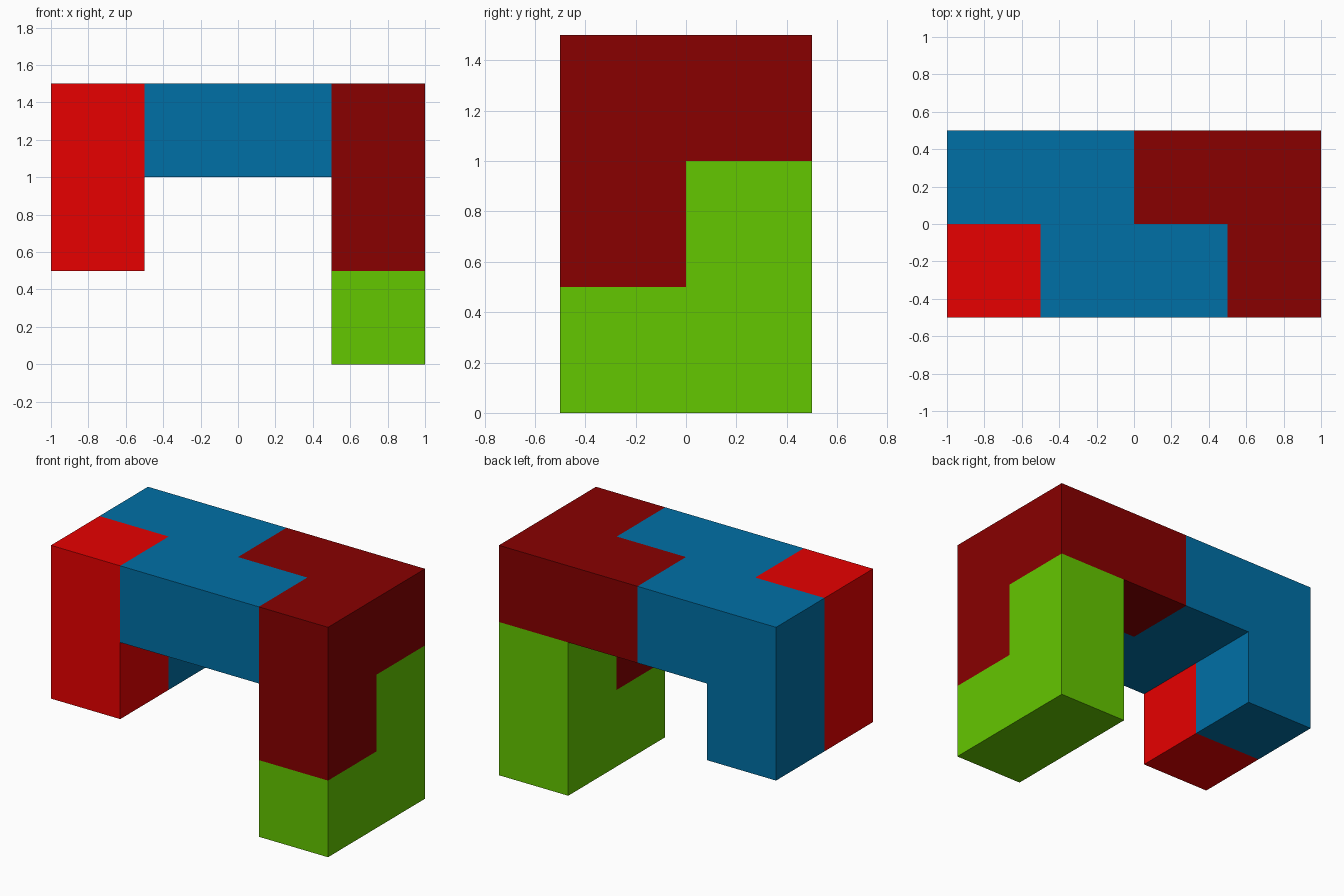
import bpy, bmesh
from mathutils import Vector

if "Cube" in bpy.data.objects:
    bpy.data.objects.remove(bpy.data.objects["Cube"])

S = 0.5                              # edge of one unit cell
ORIGIN = Vector((-1.0, -0.5, 0.0))   # lower front left corner of the cell grid


def material(name, rgb):
    m = bpy.data.materials.new(name)
    m.diffuse_color = (*rgb, 1.0)
    m.use_nodes = True
    m.node_tree.nodes["Principled BSDF"].inputs["Base Color"].default_value = m.diffuse_color
    return m


def piece(name, cells, mat):
    """Closed solid made of joined unit cells (x, y, z indices)."""
    bm = bmesh.new()
    for cell in cells:
        for axis in range(3):
            for side in (0, 1):
                near = list(cell)
                near[axis] += 2 * side - 1
                if tuple(near) in cells:      # joined inside the piece
                    continue
                quad = []
                for u, v in ((0, 0), (1, 0), (1, 1), (0, 1)):
                    p = Vector(cell)
                    p[axis] += side
                    p[(axis + 1) % 3] += u
                    p[(axis + 2) % 3] += v
                    quad.append(bm.verts.new(ORIGIN + p * S))
                bm.faces.new(quad if side else quad[::-1])
    bmesh.ops.remove_doubles(bm, verts=bm.verts, dist=1e-4)
    bmesh.ops.dissolve_limit(bm, angle_limit=0.01, verts=bm.verts, edges=bm.edges)
    mesh = bpy.data.meshes.new(name)
    bm.to_mesh(mesh)
    bm.free()
    mesh.materials.append(mat)
    bpy.context.collection.objects.link(bpy.data.objects.new(name, mesh))


# Short front left leg
piece("left_leg_block", {(0, 0, 1), (0, 0, 2)},
      material("red", (0.80, 0.0, 0.0)))

# Zigzag top bridge with the back half of the left leg
piece("bridge_block", {(0, 1, 1), (0, 1, 2), (1, 1, 2), (1, 0, 2), (2, 0, 2)},
      material("blue", (0.0, 0.162, 0.381)))

# Right corner, wrapping over the foot
piece("right_corner_block", {(2, 1, 2), (3, 1, 2), (3, 0, 2), (3, 0, 1)},
      material("dark red", (0.246, 0.0, 0.0)))

# L-shaped right foot
piece("right_foot_block", {(3, 0, 0), (3, 1, 0), (3, 1, 1)},
      material("green", (0.127, 0.571, 0.0)))
